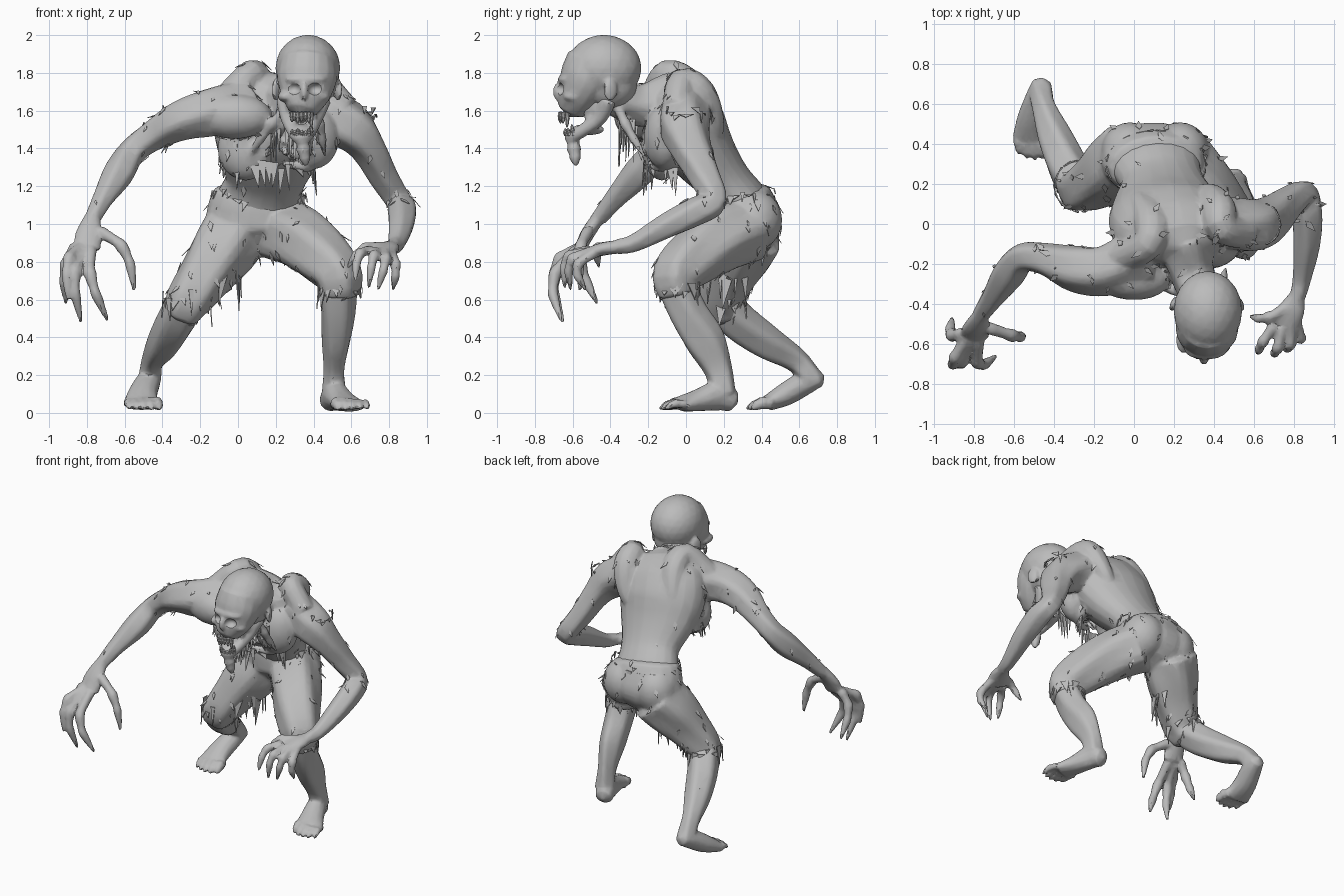
import bpy, bmesh, math, random
from mathutils import Vector, Matrix

random.seed(4)
if "Cube" in bpy.data.objects:
    bpy.data.objects.remove(bpy.data.objects["Cube"])

flesh = bpy.data.materials.new("grey_flesh")
flesh.use_nodes = True
GREY = (.5, .5, .5, 1)
flesh.diffuse_color = GREY
flesh.node_tree.nodes["Principled BSDF"].inputs["Base Color"].default_value = GREY


def spline(points, steps):
    """Smooth curve through (x, y, z, radius, optional second radius)."""
    keys = [Vector(tuple(p) + tuple(p[-1:]) * (5 - len(p))) for p in points]
    keys = [keys[0] * 2 - keys[1]] + keys + [keys[-1] * 2 - keys[-2]]
    out = []
    for a, b, c, d in zip(keys, keys[1:], keys[2:], keys[3:]):
        for k in range(steps):
            t = k / steps
            out.append(b + (c - a) * (t / 2) + (a * 2 - b * 5 + c * 4 - d) * (t * t / 2)
                       + (b * 3 - a - c * 3 + d) * (t ** 3 / 2))
    return out + [keys[-2]]


def tube(bm, points, side=(1, 0, 0), sides=12, steps=4, sinew=0):
    """Closed loft with elliptical sections along a spline; sinew adds twisted ridges."""
    samples = spline(points, steps)
    centres = [Vector(s[:3]) for s in samples]
    u, rings = Vector(side), []
    last = len(samples) - 1
    for i, s in enumerate(samples):
        t = (centres[min(i + 1, last)] - centres[max(i - 1, 0)]).normalized()
        u = (u - t * u.dot(t)).normalized()
        v = t.cross(u)
        ring = []
        for k in range(sides):
            a = math.tau * k / sides
            swell = 1 + sinew * math.cos(5 * a + i * .25)
            offset = u * math.cos(a) * s[3] + v * math.sin(a) * s[4]
            ring.append(bm.verts.new(centres[i] + offset * swell))
        rings.append(ring)
        if i in (0, last):
            cap = bm.verts.new(centres[i] + t * min(s[3], s[4]) * (.5 if i else -.5))
            for k in range(sides):
                bm.faces.new((ring[k], ring[k - 1], cap))
    for low, high in zip(rings, rings[1:]):
        for k in range(sides):
            bm.faces.new((low[k - 1], low[k], high[k], high[k - 1]))


def limb(bm, points, side=(1, 0, 0)):
    tube(bm, points, side, sides=24, sinew=.06)


def blob(bm, centre, radii, turn=0):
    m = Matrix.Translation(centre) @ Matrix.Rotation(turn, 4, "Z") @ Matrix.Diagonal((*radii, 1))
    bmesh.ops.create_icosphere(bm, subdivisions=3, radius=1, matrix=m)


def digit(bm, base, tip, r, bow=(0, 0, 0)):
    """Finger, toe, tendon or claw that tapers to a point."""
    base, tip, bow = Vector(base), Vector(tip), Vector(bow)
    marks = [(0, 0, 1), (.3, .8, .85), (.42, 1, 1.05), (.6, .95, .75), (.72, .8, .85), (1, 0, .3)]
    tube(bm, [(*(base.lerp(tip, f) + bow * b), r * k) for f, b, k in marks], (.3, .8, .5), 8, 2)


def finish(name, bm, voxel=0, keep=.3, cutter=None, thickness=0):
    """Fuse, carve, simplify and shade one part."""
    if not thickness:
        bmesh.ops.recalc_face_normals(bm, faces=bm.faces)
    mesh = bpy.data.meshes.new(name)
    bm.to_mesh(mesh)
    bm.free()
    ob = bpy.data.objects.new(name, mesh)
    bpy.context.collection.objects.link(ob)
    if voxel:
        fuse = ob.modifiers.new("fuse", "REMESH")
        fuse.mode, fuse.voxel_size = "VOXEL", voxel
        if cutter:
            carve = ob.modifiers.new("carve", "BOOLEAN")
            carve.operation, carve.object = "DIFFERENCE", cutter
        soften = ob.modifiers.new("soften", "SMOOTH")
        soften.factor, soften.iterations = .5, 4
        ob.modifiers.new("simplify", "DECIMATE").ratio = keep
    if thickness:
        ob.modifiers.new("cloth", "SOLIDIFY").thickness = thickness
    graph = bpy.context.evaluated_depsgraph_get()
    ob.data = bpy.data.meshes.new_from_object(ob.evaluated_get(graph))
    ob.modifiers.clear()
    ob.data.materials.clear()
    ob.data.materials.append(flesh)
    bpy.ops.object.select_all(action="DESELECT")
    ob.select_set(True)
    bpy.context.view_layer.objects.active = ob
    bpy.ops.object.shade_smooth_by_angle(angle=math.radians(28))
    return ob


# Torso: pelvis to neck
bm = bmesh.new()
tube(bm, [(.11, .33, .9, .17, .12), (.1, .32, 1, .24, .17), (.11, .29, 1.11, .23, .15),
          (.14, .21, 1.22, .21, .14), (.16, .1, 1.36, .27, .175), (.18, .01, 1.5, .31, .21),
          (.22, -.05, 1.64, .29, .18), (.25, -.1, 1.74, .19, .11)], sides=20)
tube(bm, [(.24, -.08, 1.66, .14), (.29, -.25, 1.63, .11), (.35, -.4, 1.69, .1)], sides=24, sinew=.06)
# Shoulder blades, chest, ribs and throat tendons
tube(bm, [(-.06, -.17, 1.66, .08), (.07, -.1, 1.79, .08), (.09, .01, 1.72, .1, .09),
          (.05, .1, 1.54, .09, .07), (.08, .12, 1.4, .05)])
tube(bm, [(.56, -.05, 1.61, .08), (.44, -.02, 1.745, .08), (.42, .06, 1.69, .1, .09),
          (.36, .11, 1.54, .1, .07), (.29, .13, 1.4, .05)])
blob(bm, (.04, -.13, 1.4), (.15, .1, .17), -.2)
blob(bm, (-.02, -.265, 1.57), (.2, .115, .12), -.1)
blob(bm, (.4, -.12, 1.46), (.14, .1, .17), .3)
for k in range(4):
    z = 1.3 + .06 * k
    for s in (-1, 1):
        tube(bm, [(.16 + s * .24, .03, z + .05, .03), (.17 + s * .2, -.13, z, .026),
                  (.18 + s * .06, -.19, z + .02, .018)], (0, 0, 1), 8)
for x, top in ((.06, .27), (.16, .3), (.26, .33), (.38, .37), (.46, .41)):
    digit(bm, (top, -.36, 1.62), (x, -.22, 1.36), .03, (0, -.02, .02))

# Right arm, reaching outward
limb(bm, [(.05, -.15, 1.62, .14), (-.14, -.23, 1.59, .125), (-.3, -.22, 1.55, .105, .115),
          (-.45, -.175, 1.47, .08), (-.56, -.17, 1.385, .072), (-.63, -.25, 1.27, .08),
          (-.71, -.37, 1.14, .056), (-.77, -.46, 1.03, .042)], (0, 0, 1))
tube(bm, [(-.77, -.46, 1.04, .042, .036), (-.79, -.52, .95, .07, .037), (-.8, -.56, .87, .075, .032)])
for base, tip, bow in (((-.86, -.55, .88), (-.91, -.47, .58), (-.03, -.04, .03)),
                       ((-.82, -.58, .86), (-.83, -.65, .48), (-.04, -.08, .04)),
                       ((-.78, -.58, .86), (-.69, -.66, .49), (-.04, -.08, .03)),
                       ((-.84, -.57, .87), (-.9, -.71, .6), (-.03, -.04, .06)),
                       ((-.73, -.52, .96), (-.55, -.56, .65), (.04, -.02, .05))):
    digit(bm, base, tip, .034, bow)

# Left arm, elbow back and forearm forward
limb(bm, [(.46, .0, 1.59, .13), (.6, -.01, 1.51, .125, .13), (.69, .03, 1.4, .09, .11),
          (.77, .1, 1.25, .075, .085), (.85, .15, 1.12, .067), (.87, .06, 1.07, .075),
          (.865, -.1, .99, .066), (.84, -.27, .9, .047), (.82, -.36, .88, .04)])
tube(bm, [(.82, -.35, .88, .036), (.79, -.43, .87, .068, .036), (.75, -.5, .85, .072, .032)])
for base, tip, bow in (((.81, -.48, .85), (.82, -.53, .65), (.02, -.07, .02)),
                       ((.78, -.51, .85), (.74, -.61, .65), (.02, -.05, .05)),
                       ((.74, -.52, .85), (.69, -.64, .66), (.0, -.05, .06)),
                       ((.7, -.51, .86), (.62, -.65, .7), (-.02, -.02, .05)),
                       ((.76, -.42, .88), (.58, -.46, .77), (-.01, -.03, .04))):
    digit(bm, base, tip, .03, bow)
body = finish("torso_and_arms", bm, .01, .15)

# Trousers: seat and both thighs
bm = bmesh.new()
tube(bm, [(.11, .33, .88, .17, .11), (.1, .33, .98, .265, .18), (.1, .31, 1.08, .262, .175),
          (.11, .29, 1.16, .235, .155)], sides=18)
for x in (-.02, .23):
    blob(bm, (x, .365, 1.02), (.145, .145, .16))
limb(bm, [(.22, .33, .97, .17), (.33, .19, .92, .165), (.44, .05, .83, .15), (.53, -.05, .73, .125),
          (.535, -.04, .63, .105)])
limb(bm, [(-.01, .34, .96, .18), (-.09, .28, .85, .17), (-.18, .22, .72, .14), (-.26, .18, .6, .12),
          (-.3, .2, .52, .1)])
trousers = finish("trousers", bm, .012, .2)

# Lower legs and feet
shins = {
    "left": [(.53, -.06, .7, .1), (.53, .01, .53, .09, .1), (.52, .1, .38, .075, .105),
             (.51, .17, .23, .055, .075), (.51, .2, .1, .065)],
    "right": [(-.27, .17, .6, .1), (-.33, .28, .48, .1), (-.395, .43, .37, .085, .09),
              (-.45, .58, .28, .058, .065), (-.465, .66, .19, .06)]}
soles = {
    "left": [(.485, .25, .06, .058), (.51, .17, .09, .067, .08), (.55, .06, .065, .08, .058),
             (.59, -.03, .045, .1, .038)],
    "right": [(-.46, .71, .19, .05), (-.475, .64, .165, .066, .064), (-.505, .53, .1, .08, .062),
              (-.515, .43, .05, .095, .042)]}
for name in shins:
    bm = bmesh.new()
    limb(bm, shins[name])
    tube(bm, soles[name])
    x, y, z = soles[name][-1][:3]
    big_toe = -1 if x > 0 else 1
    for k in range(-2, 3):
        digit(bm, (x + k * .036, y + .02, z), (x + k * .04 + .02, y - .11 + .007 * k * k, .02),
              .03 + .003 * k * big_toe, (0, 0, .015))
    finish(name + "_lower_leg", bm, .01, .22)

# Skull with carved eye sockets
bm = bmesh.new()
for x in (.29, .41):
    blob(bm, (x, -.68, 1.715), (.042, .05, .034))
blob(bm, (.345, -.71, 1.645), (.02, .035, .025))
sockets = finish("socket_cutter", bm)
sockets.hide_render = True

bm = bmesh.new()
blob(bm, (.37, -.435, 1.825), (.172, .2, .177))
blob(bm, (.37, -.4, 1.73), (.14, .14, .13))
tube(bm, [(.37, -.49, 1.87, .145, .14), (.365, -.525, 1.77, .158, .145), (.355, -.57, 1.68, .13, .115),
          (.338, -.605, 1.6, .08, .078)], sides=16)
blob(bm, (.36, -.63, 1.765), (.11, .05, .03))
blob(bm, (.35, -.675, 1.7), (.022, .03, .05))
for x in (.25, .45):
    blob(bm, (x, -.58, 1.675), (.04, .07, .03))
for x, turn in ((.2, -.4), (.53, .4)):
    blob(bm, (x, -.4, 1.71), (.018, .04, .06), turn)
finish("skull", bm, .01, .25, sockets)
bpy.data.objects.remove(sockets)

# Hanging jaw, cheek tendons and chin flap
bm = bmesh.new()
tube(bm, [(.245, -.41, 1.66, .045), (.265, -.46, 1.56, .04), (.3, -.57, 1.48, .034), (.335, -.605, 1.46, .04),
          (.375, -.57, 1.48, .034), (.41, -.46, 1.56, .04), (.45, -.41, 1.66, .045)], (0, 0, 1))
blob(bm, (.337, -.52, 1.5), (.055, .09, .03))
digit(bm, (.337, -.6, 1.46), (.36, -.582, 1.31), .04)
for s in (-1, 1):
    for k in range(3):
        x = .345 + s * (.09 - .01 * k)
        digit(bm, (x, -.45 - .04 * k, 1.67), (x - s * .02, -.44 - .04 * k, 1.53), .022)
finish("jaw", bm, .01, .3)

# Teeth
bm = bmesh.new()
for k in range(-3, 4):
    a = k * .36
    x, y = .337 + .058 * math.sin(a), -.59 - .075 * math.cos(a)
    length = random.uniform(.01, .05)
    digit(bm, (x, y, 1.59), (x, y - .005, 1.56 - length), .013)
    digit(bm, (x, y + .03, 1.47), (x, y + .02, 1.48 + length), .012)
finish("teeth", bm)

# Ragged cloth and skin hanging from rings: centre, radii, spikes, drop, arc
bm = bmesh.new()
for centre, rx, ry, count, drop, start, arc in (
        ((.535, -.04, .66), .11, .11, 18, .11, 0, math.tau),
        ((-.27, .19, .62), .125, .125, 18, .14, 0, math.tau),
        ((-.12, .25, .76), .13, .13, 9, .22, -2.2, 3),
        ((.11, .3, 1.15), .245, .165, 34, .06, 0, math.tau),
        ((.16, -.03, 1.32), .245, .19, 22, .16, -math.pi, math.pi),
        ((.31, -.26, 1.53), .13, .09, 16, .25, -math.pi, math.pi),
        ((.64, .0, 1.6), .09, .1, 9, .06, -1.6, 3.2)):
    for k in range(count):
        a, w = start + arc * k / count, arc / count * random.uniform(.3, .8)
        top = Vector(centre) + Vector((0, 0, random.uniform(-.03, .04)))
        edge = [Vector((rx * math.cos(b), ry * math.sin(b), 0)) for b in (a - w, a + w, a + random.uniform(-w, w))]
        fall = Vector((0, 0, -drop * random.uniform(.15, 1)))
        corners = [top + edge[0], top + edge[1], top + edge[2] * 1.04 + fall]
        bm.faces.new([bm.verts.new(p) for p in corners])
finish("ragged_shreds", bm, thickness=.006)

# Torn flakes lying on the skin and trousers
bm = bmesh.new()
for ob, count in ((body, 110), (trousers, 80)):
    broad = [f for f in ob.data.polygons if f.center.z > 1.1 or ob == trousers]
    for face in random.sample(broad, count):
        n = face.normal
        down = (Vector((random.uniform(-.6, .6), 0, -1)) - n * -n.z).normalized()
        across, c, s = n.cross(down), face.center, random.uniform(.012, .028)
        corners = [c - down * s + n * .001, c + across * s * .6 + n * .003,
                   c + down * s * 1.8 + n * .008, c - across * s * .6 + n * .003]
        bm.faces.new([bm.verts.new(p) for p in corners])
finish("torn_flakes", bm, thickness=.003)
